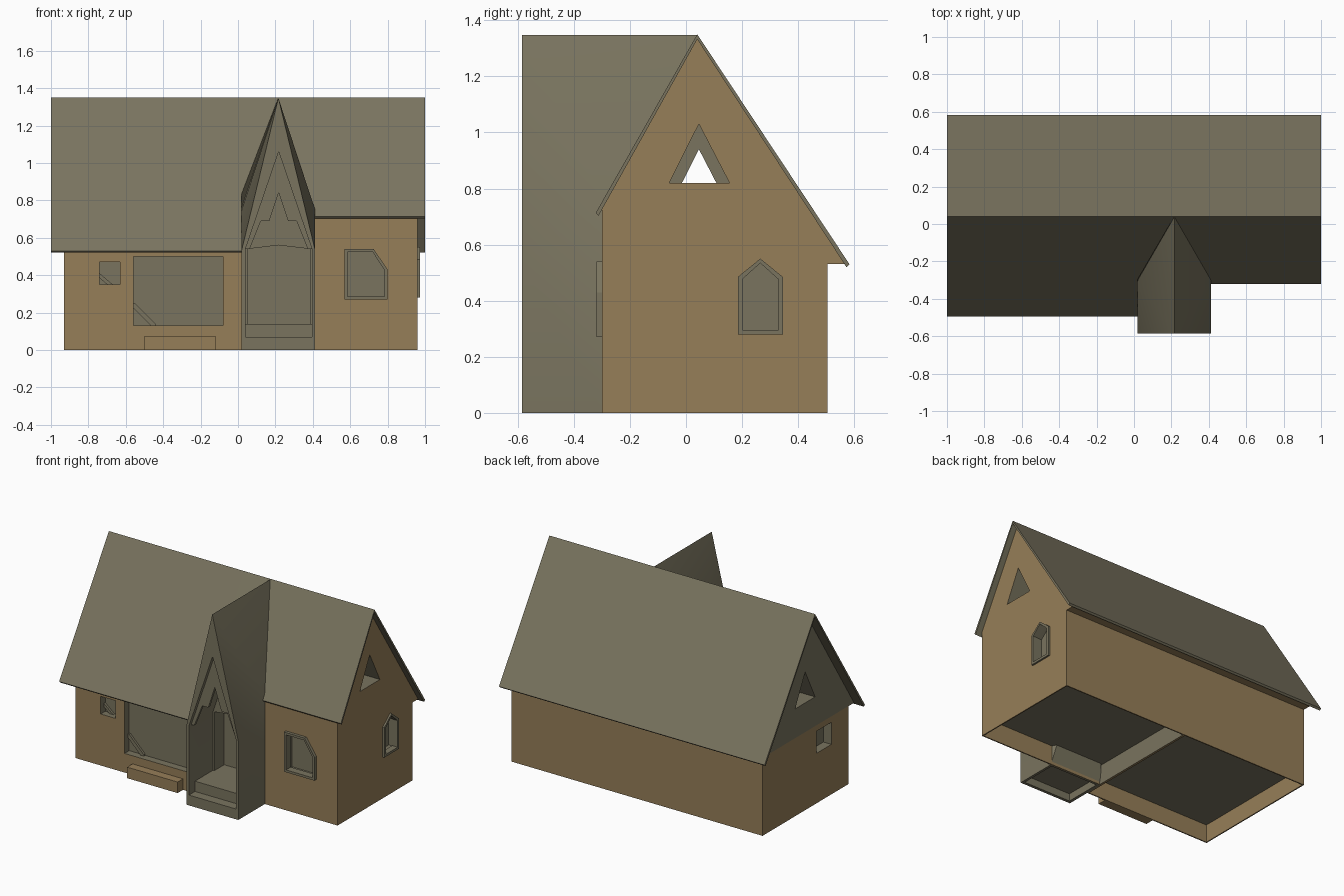
import bpy, bmesh

if "Cube" in bpy.data.objects:
    bpy.data.objects.remove(bpy.data.objects["Cube"])


def material(name, rgb):
    m = bpy.data.materials.new(name)
    m.diffuse_color = (*rgb, 1)
    m.use_nodes = True
    m.node_tree.nodes["Principled BSDF"].inputs["Base Color"].default_value = m.diffuse_color
    return m


WALL = material("tan_wall", (0.305, 0.21, 0.098))
GREY = material("olive_grey", (0.192, 0.174, 0.114))


def finish(name, bm, index):
    bmesh.ops.recalc_face_normals(bm, faces=bm.faces)
    for f in bm.faces:
        f.material_index = index
    me = bpy.data.meshes.new(name)
    bm.to_mesh(me)
    bm.free()
    me.materials.append(WALL)
    me.materials.append(GREY)
    ob = bpy.data.objects.new(name, me)
    bpy.context.collection.objects.link(ob)
    return ob


def place(p, axis, d):
    return (d, p[0], p[1]) if axis == 'x' else (p[0], d, p[1])


def prism(name, pts, axis, a, b, index=1):
    """Extrude a 2D profile (y,z or x,z) along x or y."""
    bm = bmesh.new()
    lo = [bm.verts.new(place(p, axis, a)) for p in pts]
    hi = [bm.verts.new(place(p, axis, b)) for p in pts]
    bm.faces.new(lo)
    bm.faces.new(hi)
    n = len(pts)
    for i in range(n):
        j = (i + 1) % n
        bm.faces.new((lo[i], lo[j], hi[j], hi[i]))
    return finish(name, bm, index)


def hull(name, points):
    bm = bmesh.new()
    for p in points:
        bm.verts.new(p)
    bmesh.ops.convex_hull(bm, input=bm.verts[:])
    return finish(name, bm, 1)


def rect(x0, x1, z0, z1):
    return [(x0, z0), (x1, z0), (x1, z1), (x0, z1)]


def shrink(pts, border):
    xs, zs = [p[0] for p in pts], [p[1] for p in pts]
    cx, cz = (min(xs) + max(xs)) / 2, (min(zs) + max(zs)) / 2
    sx = 1 - 2 * border / (max(xs) - min(xs))
    sz = 1 - 2 * border / (max(zs) - min(zs))
    return [(cx + (x - cx) * sx, cz + (z - cz) * sz) for x, z in pts]


def frame(name, pts, axis, a, b, border=0.016):
    """Window surround: a ring between an outline and its inset."""
    bm = bmesh.new()
    inner = shrink(pts, border)
    loops = [[bm.verts.new(place(p, axis, d)) for p in q]
             for q, d in ((pts, a), (pts, b), (inner, b), (inner, a))]
    n = len(pts)
    for k in range(4):
        u, v = loops[k], loops[(k + 1) % 4]
        for i in range(n):
            j = (i + 1) % n
            bm.faces.new((u[i], u[j], v[j], v[i]))
    return finish(name, bm, 1)


def cut(target, cutter):
    m = target.modifiers.new("cut", 'BOOLEAN')
    m.operation = 'DIFFERENCE'
    m.solver = 'EXACT'
    m.object = cutter
    bpy.context.view_layer.update()
    bpy.context.view_layer.objects.active = target
    bpy.ops.object.modifier_apply(modifier=m.name)
    bpy.data.objects.remove(cutter)


def hollow_base(target, x0, x1, y0, y1, top):
    """Open underside with a raised grey floor and grey partition."""
    c = prism("cutter", rect(x0, x1, -0.1, top), 'y', y0, y1, 0)
    for f in c.data.polygons:
        if f.normal.z > 0.5 or (abs(f.normal.x) > 0.9 and abs(f.center.x) < 0.1):
            f.material_index = 1
    cut(target, c)


# wings of the house
back = [(0.505, 0), (0.505, 0.53), (0.566, 0.53), (0.04, 1.336)]
left = prism("left_wing", back + [(-0.48, 0.53), (-0.42, 0.53), (-0.42, 0)],
             'x', -0.93, 0.02, 0)
right = prism("right_wing", back + [(-0.30, 0.727), (-0.30, 0)], 'x', 0.02, 0.96, 0)

# grey upper gable on the left end, grey partition between the wings
bm = bmesh.new()
bm.from_mesh(left.data)
bmesh.ops.bisect_plane(bm, geom=bm.verts[:] + bm.edges[:] + bm.faces[:],
                       plane_co=(0, 0, 0.531), plane_no=(0, 0, 1))
for f in bm.faces:
    if f.normal.x > 0.9 or (f.normal.x < -0.9 and f.calc_center_median().z > 0.53):
        f.material_index = 1
bm.to_mesh(left.data)
bm.free()
for f in right.data.polygons:
    if f.normal.x < -0.9:
        f.material_index = 1

hollow_base(left, -0.922, 0.012, -0.412, 0.497, 0.12)
hollow_base(right, 0.028, 0.952, -0.292, 0.497, 0.13)

# attic openings, see-through where they overlap
for wing, base, a, b in ((right, 0.82, 0.01, 1.1), (left, 0.73, -1.1, 0.03)):
    tri = [(-0.06, base), (0.155, base), (0.046, base + 0.21)]
    cut(wing, prism("cutter", tri, 'x', a, b))

# recessed front and side windows
big = rect(-0.56, -0.08, 0.13, 0.50)
small = rect(-0.74, -0.63, 0.35, 0.47)
clipped = [(0.57, 0.27), (0.80, 0.27), (0.80, 0.43), (0.725, 0.54), (0.57, 0.54)]
pointed = [(0.185, 0.28), (0.345, 0.28), (0.345, 0.485), (0.265, 0.55), (0.185, 0.485)]
side = rect(-0.235, -0.075, 0.34, 0.49)
cut(left, prism("cutter", big, 'y', -0.6, -0.37))
cut(left, prism("cutter", small, 'y', -0.6, -0.37))
cut(left, prism("cutter", side, 'x', -1.1, -0.87))
cut(right, prism("cutter", shrink(clipped, 0.01), 'y', -0.6, -0.25))
cut(right, prism("cutter", shrink(pointed, 0.01), 'x', 1.1, 0.90))
frame("front_window_frame", clipped, 'y', -0.32, -0.27)
frame("side_window_frame", pointed, 'x', 0.972, 0.93)

# diagonal corner braces in the left windows
prism("large_window_brace", [(-0.56, 0.25), (-0.56, 0.225), (-0.465, 0.13), (-0.44, 0.13),
                             (-0.44, 0.14), (-0.55, 0.25)], 'y', -0.385, -0.365)
prism("small_window_brace", [(-0.74, 0.41), (-0.74, 0.385), (-0.70, 0.35), (-0.67, 0.35)],
      'y', -0.385, -0.365)

# front step block
prism("front_step", rect(-0.50, -0.12, 0, 0.075), 'y', -0.478, -0.415, 0)

# roof slabs
ridge, ridge_low = (0.04, 1.35), (0.04, 1.332)
prism("roof_back", [ridge, (0.583, 0.53), (0.572, 0.52), ridge_low], 'x', -1, 1)
prism("roof_front_left", [ridge, (-0.495, 0.53), (-0.485, 0.52), ridge_low], 'x', -1, 0.02)
prism("roof_front_right", [ridge, (-0.322, 0.713), (-0.312, 0.703), ridge_low], 'x', 0.02, 1)

# roof infill running up the left valley of the porch
valley = [(0.02, 0.04, 1.35), (0.216, 0.04, 1.35), (0.02, -0.295, 0.837)]
hull("roof_valley", valley + [(x, y, z - 0.09) for x, y, z in valley])

# porch with flaring gable
corners = [(x, *p) for x in (0.02, 0.412)
           for p in ((-0.585, 0), (-0.585, 0.535), (-0.297, 0), (-0.297, 0.75))]
porch = hull("porch", corners + [(0.216, -0.585, 1.347), (0.216, 0.04, 1.347)])
cut(porch, prism("cutter", [(0.04, 0.07), (0.395, 0.07), (0.395, 0.54), (0.2175, 1.06),
                            (0.04, 0.54)], 'y', -0.7, -0.325))
cut(porch, prism("cutter", rect(0.04, 0.395, -0.1, 0.05), 'y', -0.565, -0.31))

# doorway sunk through the porch back into the right wing
door = [(0.05, 0.14), (0.385, 0.14), (0.385, 0.54), (0.2175, 0.56), (0.05, 0.54)]
for target in (porch, right):
    cut(target, prism("cutter", door, 'y', -0.4, -0.22))

bpy.ops.object.select_all(action='DESELECT')
porch.select_set(True)
bpy.context.view_layer.objects.active = porch
bpy.ops.object.shade_smooth_by_angle()

# porch floor and stepped gable board
prism("porch_floor", rect(0.04, 0.395, 0.065, 0.14), 'y', -0.52, -0.32)
half = [(0.155, 0.54), (0.095, 0.69), (0.05, 0.69)]
mid = 0.2175
board = ([(mid - 0.1775, 0.54), (mid, 1.06), (mid + 0.1775, 0.54)]
         + [(mid + x, z) for x, z in half[0:]] + [(mid, 0.84)]
         + [(mid - x, z) for x, z in reversed(half)])
prism("gable_board", board, 'y', -0.56, -0.54)
